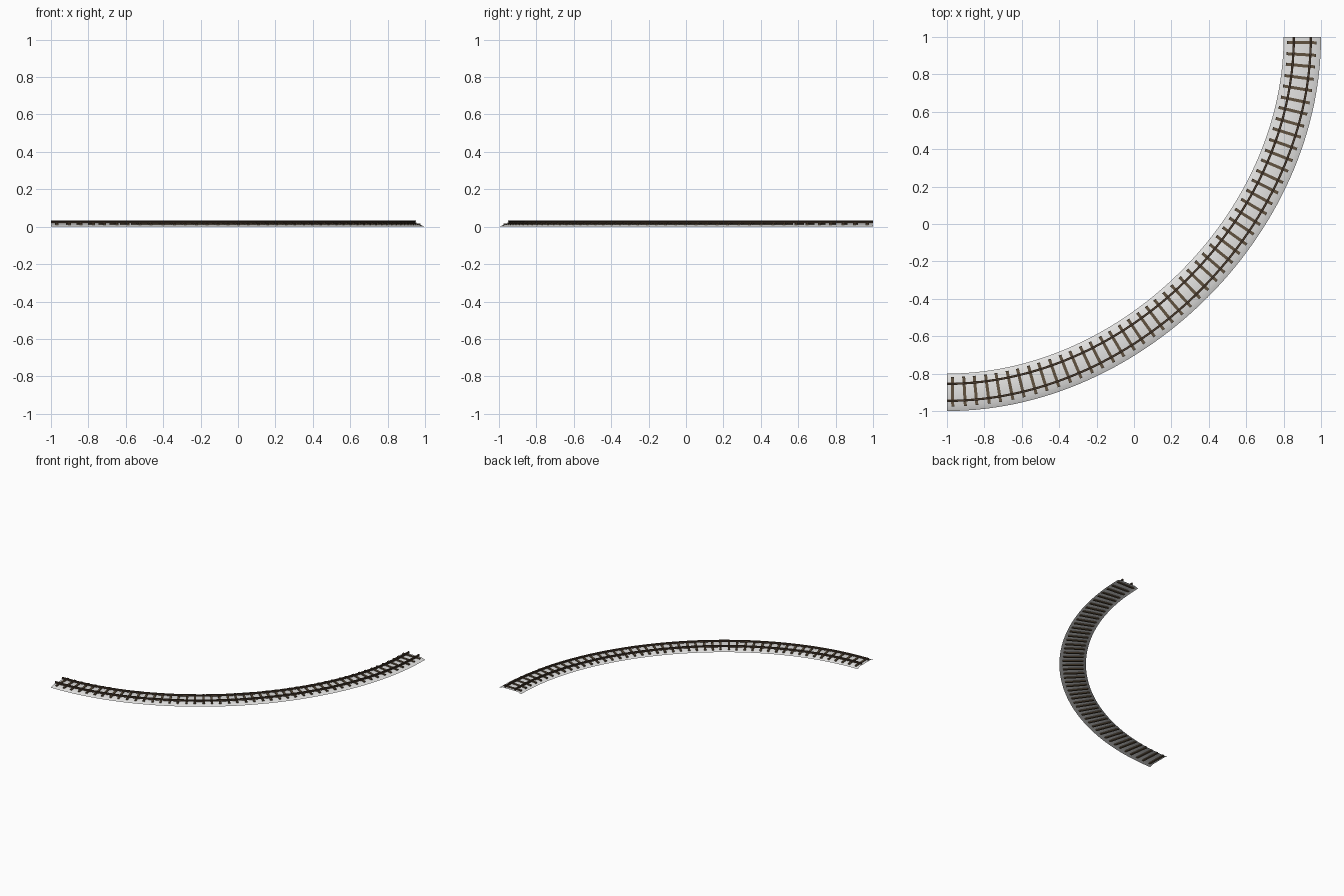
import bpy, bmesh, math
from mathutils import Vector

if "Cube" in bpy.data.objects:
    bpy.data.objects.remove(bpy.data.objects["Cube"])

STEPS = 60                # segments along the bend
SLEEPERS = 48
R, K = 1.9, 0.5225        # bend size and handle length of the centre line
CENTRE = Vector((-1, 1))
GAUGE = 0.0455            # half the distance between the rails


def material(name, rgb):
    m = bpy.data.materials.new(name)
    m.diffuse_color = (*rgb, 1)
    m.use_nodes = True
    m.node_tree.nodes["Principled BSDF"].inputs["Base Color"].default_value = m.diffuse_color
    return m


stone = material("pale grey ballast", (0.78, 0.775, 0.765))
wood = material("brown wood", (0.12, 0.085, 0.05))
steel = material("rusty brown steel", (0.075, 0.048, 0.03))


def bend(t):
    """Position and outward direction on the Bezier centre line."""
    p = [Vector(c) * R for c in ((0, -1), (K, -1), (1, -K), (1, 0))]
    s = 1 - t
    pos = s**3 * p[0] + 3*s*s*t * p[1] + 3*s*t*t * p[2] + t**3 * p[3]
    tan = s*s * (p[1]-p[0]) + 2*s*t * (p[2]-p[1]) + t*t * (p[3]-p[2])
    tan.normalize()
    return CENTRE + pos, Vector((tan.y, -tan.x)), tan


# table of lengths for even spacing
FINE = 600
lengths = [0.0]
for i in range(FINE):
    lengths.append(lengths[-1] + (bend((i+1)/FINE)[0] - bend(i/FINE)[0]).length)


def at(fraction):
    target = fraction * lengths[-1]
    i = min(range(FINE + 1), key=lambda j: abs(lengths[j] - target))
    return bend(i / FINE)


def finish(name, bm, mat, normals=True):
    if normals:
        bmesh.ops.recalc_face_normals(bm, faces=bm.faces)
    me = bpy.data.meshes.new(name)
    bm.to_mesh(me)
    bm.free()
    ob = bpy.data.objects.new(name, me)
    bpy.context.collection.objects.link(ob)
    me.materials.append(mat)
    return ob


def sweep(name, profile, mat, closed, smooth_angle):
    """Sweep an (outward offset, z) profile along the bend."""
    bm = bmesh.new()
    rings = []
    for i in range(STEPS + 1):
        pos, out, _ = at(i / STEPS)
        rings.append([bm.verts.new((*(pos + out * o), z)) for o, z in profile])
    n = len(profile)
    for p, q in zip(rings, rings[1:]):
        for j in range(n if closed else n - 1):
            k = (j + 1) % n
            bm.faces.new((p[j], q[j], q[k], p[k]))
    if closed:
        bm.faces.new(rings[0])
        bm.faces.new(rings[-1])
    else:
        # open shell: make the top face up
        bm.normal_update()
        if sum(f.normal.z for f in bm.faces) < 0:
            bmesh.ops.reverse_faces(bm, faces=bm.faces)
    ob = finish(name, bm, mat, closed)
    bpy.ops.object.select_all(action='DESELECT')
    ob.select_set(True)
    bpy.context.view_layer.objects.active = ob
    bpy.ops.object.shade_smooth_by_angle(angle=math.radians(smooth_angle))


# ballast bed: shallow mound with sloping shoulders, open underneath
sweep("ballast_bed", [(-0.1, 0), (-0.07, 0.012), (0.07, 0.012), (0.1, 0)],
      stone, False, 60)

# rails: foot, web and head
half = [(0.006, 0.018), (0.006, 0.020), (0.0025, 0.0215),
        (0.0025, 0.0265), (0.005, 0.0275), (0.005, 0.032)]
for name, o in (("inner_rail", -GAUGE), ("outer_rail", GAUGE)):
    sweep(name, [(o + x, z) for x, z in half] + [(o - x, z) for x, z in reversed(half)],
          steel, True, 20)


def blocks(name, mat, offsets, length, width, z0, z1):
    """One box across the track at every sleeper position."""
    bm = bmesh.new()
    for i in range(SLEEPERS):
        pos, out, tan = at((i + 0.5) / SLEEPERS)
        for o in offsets:
            for v in bmesh.ops.create_cube(bm, size=1)["verts"]:
                xy = pos + out * (o + v.co.x * length) + tan * v.co.y * width
                v.co = (*xy, z0 + (v.co.z + 0.5) * (z1 - z0))
    finish(name, bm, mat)


# sleepers, showing through the open underside, and rail chairs
blocks("sleepers", wood, [-0.003], 0.157, 0.016, 0.004, 0.0185)
blocks("rail_chairs", steel, [-GAUGE, GAUGE], 0.018, 0.010, 0.018, 0.0215)
